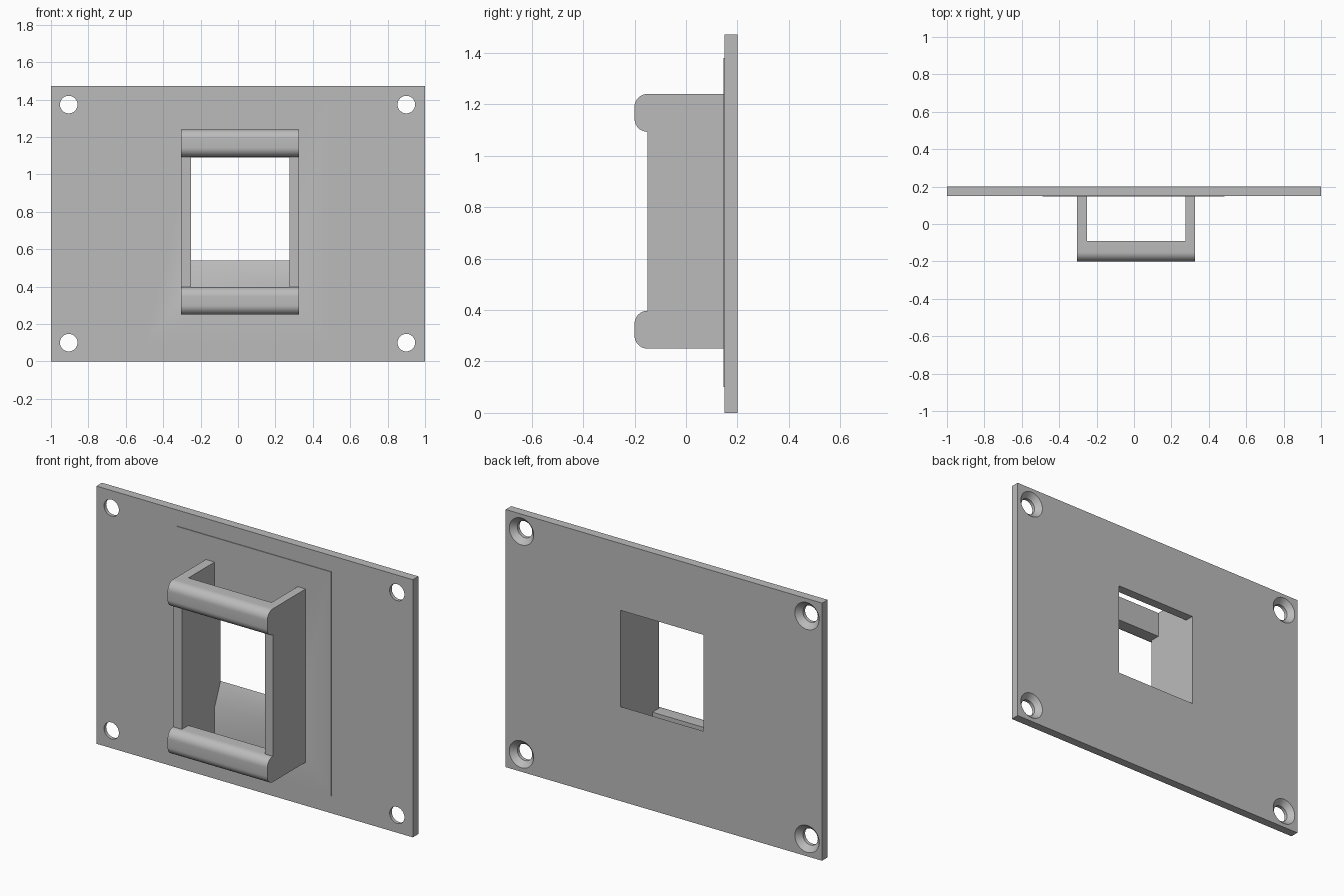
import bpy, bmesh
from math import sin, cos, pi

if "Cube" in bpy.data.objects:
    bpy.data.objects.remove(bpy.data.objects["Cube"])

grey = bpy.data.materials.new("plain grey")
grey.use_nodes = True
grey.diffuse_color = (0.5, 0.5, 0.5, 1)
grey.node_tree.nodes["Principled BSDF"].inputs["Base Color"].default_value = (0.5, 0.5, 0.5, 1)


def loft(name, rings):
    """Closed solid through a list of equal-length rings of points."""
    bm = bmesh.new()
    loops = [[bm.verts.new(p) for p in ring] for ring in rings]
    n = len(loops[0])
    for a, b in zip(loops, loops[1:]):
        for i in range(n):
            j = (i + 1) % n
            bm.faces.new((a[i], a[j], b[j], b[i]))
    bm.faces.new(loops[0])
    bm.faces.new(loops[-1])
    bmesh.ops.recalc_face_normals(bm, faces=bm.faces)
    mesh = bpy.data.meshes.new(name)
    bm.to_mesh(mesh)
    bm.free()
    mesh.materials.append(grey)
    obj = bpy.data.objects.new(name, mesh)
    bpy.context.collection.objects.link(obj)
    return obj


def prism(name, x0, x1, profile):
    """Extrude a (y, z) profile along x."""
    return loft(name, [[(x, y, z) for y, z in profile] for x in (x0, x1)])


def box(name, x0, x1, y0, y1, z0, z1):
    return prism(name, x0, x1, [(y0, z0), (y1, z0), (y1, z1), (y0, z1)])


def combine(target, tool, operation):
    mod = target.modifiers.new(operation, 'BOOLEAN')
    mod.operation, mod.solver, mod.object = operation, 'EXACT', tool
    bpy.context.view_layer.objects.active = target
    bpy.ops.object.modifier_apply(modifier=mod.name)
    bpy.data.objects.remove(tool)


def smooth(obj):
    bpy.ops.object.select_all(action='DESELECT')
    obj.select_set(True)
    bpy.context.view_layer.objects.active = obj
    bpy.ops.object.shade_smooth_by_angle(angle=pi / 6)


INNER = (-0.25, 0.275)   # clear width of the opening
OUTER = (-0.305, 0.325)  # outside width of the bracket
LOW, HIGH = 0.25, 1.24   # bracket bottom and top
LIP = 0.147              # lip height

# Wall plate with a very thin raised pad
plate = box("wall_plate", -1, 1, 0.15, 0.2, 0, 1.472)
combine(plate, box("pad", -0.49, 0.485, 0.146, 0.18, 0.1, 1.38), 'UNION')

# Opening with a sloped sill
combine(plate, prism("opening", *INNER,
                     [(0.1, 0.3), (0.22, 0.588), (0.22, 1.09), (0.1, 1.09)]), 'DIFFERENCE')

# Countersunk screw holes, wide at the back
for x in (-0.905, 0.9):
    for z in (0.1, 1.373):
        rings = [[(x + r * cos(pi * i / 20), y, z + r * sin(pi * i / 20)) for i in range(40)]
                 for y, r in ((0.1, 0.047), (0.17, 0.047), (0.2, 0.077), (0.23, 0.107))]
        combine(plate, loft("screw_hole", rings), 'DIFFERENCE')
smooth(plate)

# Bracket: side silhouette with a rounded lip at the bottom and top
R = 0.05


def quarter(z, start):
    angles = [start - pi / 2 * i / 10 for i in range(11)]
    return [(-0.15 + R * cos(a), z + R * sin(a)) for a in angles]


profile = [(0.15, LOW)]
for base in (LOW, HIGH - LIP):
    profile += quarter(base + R, 1.5 * pi) + quarter(base + LIP - R, pi)
profile.append((0.15, HIGH))
bracket = prism("bracket", *OUTER, profile)

# Hollow the bracket behind the lips, then open its front between them
combine(bracket, box("hollow", *INNER, -0.09, 0.3, 0, 1.5), 'DIFFERENCE')
combine(bracket, box("front_gap", *INNER, -0.3, 0, LOW + LIP, HIGH - LIP), 'DIFFERENCE')
smooth(bracket)
